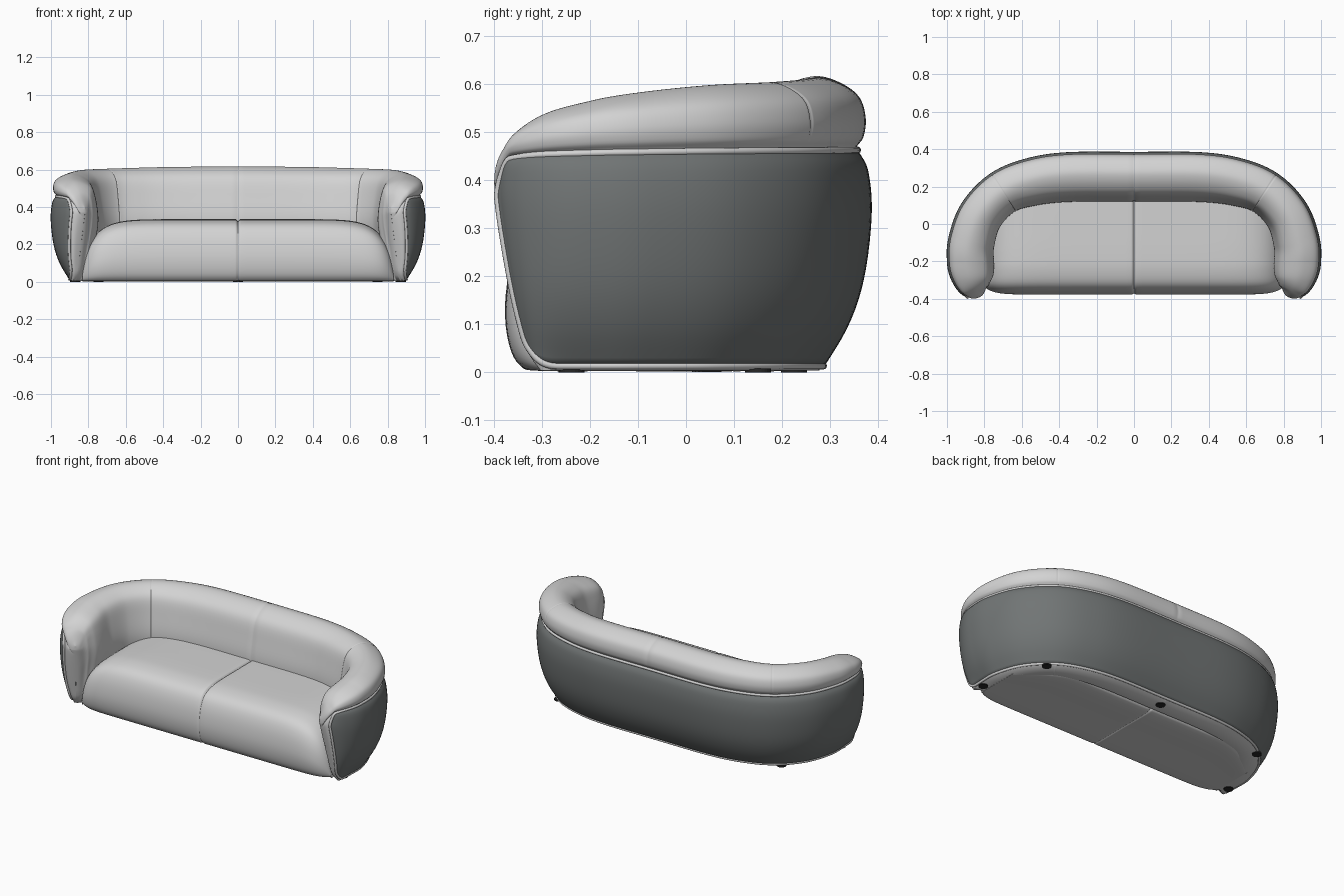
import bpy, bmesh, math
from mathutils import Vector

cube = bpy.data.objects.get("Cube")
if cube:
    bpy.data.objects.remove(cube)


def material(name, r, g, b):
    m = bpy.data.materials.new(name)
    m.use_nodes = True
    m.diffuse_color = (r, g, b, 1)
    m.node_tree.nodes["Principled BSDF"].inputs["Base Color"].default_value = (r, g, b, 1)
    return m


LIGHT = material("light grey leather", 0.65, 0.65, 0.65)
DARK = material("dark grey shell", 0.165, 0.178, 0.178)
BLACK = material("black feet", 0.02, 0.02, 0.02)


def spline(pts, t):
    """Point at t on a smooth curve through pts."""
    i = min(int(t), len(pts) - 2)
    f = t - i
    p1, p2 = pts[i], pts[i + 1]
    p0 = pts[i - 1] if i else 2 * p1 - p2
    p3 = pts[i + 2] if i + 2 < len(pts) else 2 * p2 - p1
    return 0.5 * (2 * p1 + (p2 - p0) * f + (2 * p0 - 5 * p1 + 4 * p2 - p3) * f * f
                  + (3 * p1 - p0 - 3 * p2 + p3) * f ** 3)


def add_mirror(ob):
    mod = ob.modifiers.new("Mirror", "MIRROR")
    mod.merge_threshold = 0.0005
    return ob


def grid_object(name, columns, mat, closed):
    """Skin a list of point columns, then mirror it across x."""
    bm = bmesh.new()
    rows = [[bm.verts.new(p) for p in col] for col in columns]
    n = len(rows[0])
    for a, b in zip(rows, rows[1:]):
        for j in range(n if closed else n - 1):
            k = (j + 1) % n
            bm.faces.new((a[j], a[k], b[k], b[j])).smooth = True
    bmesh.ops.remove_doubles(bm, verts=bm.verts, dist=0.0002)
    bmesh.ops.recalc_face_normals(bm, faces=bm.faces)
    me = bpy.data.meshes.new(name)
    bm.to_mesh(me)
    bm.free()
    me.set_sharp_from_angle(angle=math.radians(70))
    me.materials.append(mat)
    ob = bpy.data.objects.new(name, me)
    bpy.context.collection.objects.link(ob)
    return add_mirror(ob)


# Centre line of the wrap-around back and arm: x, y, top height, inner thickness
PATH = [Vector(p) for p in (
    (0, .255, .617, 1.07), (.35, .253, .614, 1.07), (.55, .222, .609, 1), (.70, .158, .604, .88),
    (.812, .04, .598, .88), (.864, -.1, .583, .94), (.869, -.2, .565, .96), (.856, -.3, .534, 1),
    (.838, -.355, .482, 1), (.818, -.387, .395, 1))]
# Cross-section: outward offset (share of half width) and height
SECTION = [Vector(p) for p in (
    (.17, .004), (.62, .1), (.88, .2), (1, .33), (.94, .42), (.78, .463), (.9, .49), (.94, .53),
    (.83, .575), (.5, .605), (.1, .617), (-.35, .597), (-.7, .55), (-.88, .45), (-1, .33),
    (-.87, .2), (-.7, .004))]
TIP, END, CREASE = 6, len(PATH) - 1, 5
SEAMS = (0, 2.95)


def body_point(t, k, lift=0.0):
    c = spline(PATH, t)
    d = spline(PATH, min(t + .01, END)) - spline(PATH, max(t - .01, 0))
    tangent = Vector((d.x, d.y, 0)).normalized()
    if t == 0:
        tangent = Vector((1, 0, 0))
    out = Vector((-tangent.y, tangent.x, 0))
    u = min(1, max(0, (-.2 - c.y) / .187))
    w = .126 * math.sqrt(1 - u * u)
    o, z = spline(SECTION, k)
    if o < 0:
        o *= c.w
    # Fine stitched seams at the middle and inner corners
    if k > CREASE and t in SEAMS:
        w -= .0025
        z -= .002
    # Lower the roll towards the arm front
    base = min(.44, c.z - .06)
    if z < .44:
        z *= base / .44
    else:
        z = base + (z - .44) * (c.z - base) / .177
    p = Vector((c.x, c.y, z)) + out * (o * w + lift)
    # Lean the arm front back and outwards towards the floor
    lean = u * u * (max(0, 1 - z / .37) + .3 * max(0, 1 - z / .06) ** 2)
    return p + lean * Vector((.045, .07, 0))


steps = [i * TIP / 60 for i in range(60)] + [.02, 2.93, 2.95, 2.97]
steps += [TIP + (END - TIP) * math.sin(i / 32 * math.pi / 2) for i in range(33)]
ring = [i / 5 for i in range(5 * (len(SECTION) - 1) + 1)]
grid_object("back_and_arms", [[body_point(t, k) for k in ring] for t in sorted(steps)], LIGHT, True)

# Dark outer shell with rounded front corners
BEND, STOP = 6.7, 8.2
shell_t = [i * BEND / 60 for i in range(60)]
shell_t += [BEND + (STOP - BEND) * math.sin(i / 20 * math.pi / 2) for i in range(21)]


def shell_range(t):
    q = max(0, (t - BEND) / (STOP - BEND))
    r = 1 - math.sqrt(max(0, 1 - q * q))
    return .1 + .75 * r, CREASE - 1.5 * r


def shell_column(t, lift=0.0, n=24):
    lo, hi = shell_range(t)
    return [body_point(t, lo + (hi - lo) * j / n, lift) for j in range(n + 1)]


shell = grid_object("outer_shell", [shell_column(t) for t in shell_t], DARK, False)
solid = shell.modifiers.new("Solidify", "SOLIDIFY")
solid.thickness = .01
solid.offset = 0

# Piping around the shell edge
columns = [shell_column(t, .003) for t in shell_t]
loop = [c[-1] for c in columns] + columns[-1][-2:0:-1] + [c[0] for c in reversed(columns)]
cu = bpy.data.curves.new("piping", "CURVE")
cu.dimensions = "3D"
cu.bevel_depth = .0075
cu.bevel_resolution = 3
sp = cu.splines.new("POLY")
sp.points.add(len(loop) - 1)
for pt, co in zip(sp.points, loop):
    pt.co = (*co, 1)
cu.materials.append(LIGHT)
piping = bpy.data.objects.new("piping", cu)
bpy.context.collection.objects.link(piping)
add_mirror(piping)

# Seat cushions: side profile (y, z) swept across x
PROFILE = [Vector(p) for p in (
    (.17, .335), (0, .335), (-.15, .334), (-.25, .327), (-.325, .299), (-.362, .235), (-.377, .14),
    (-.369, .06), (-.345, .014), (-.3, .003), (-.1, .003), (.11, .003), (.15, .03), (.17, .1))]
HALF = .833


def seat_column(x):
    height = math.sqrt(1 - (x / HALF) ** 9)
    seam = max(0, 1 - x / .015) ** 2
    back = .17 - .2 * max(0, (x - .5) / .335) ** 2
    col = []
    for i in range(4 * (len(PROFILE) - 1) + 1):
        y, z = spline(PROFILE, i / 4)
        if y > -.25:
            y = -.25 + (y + .25) * (back + .25) / .42
        else:
            y += (-.25 - y) * .6 * (x / HALF) ** 16
        z = .003 + (z - .003) * height
        y += (-.1 - y) * .02 * seam
        z += (.1 - z) * .05 * seam
        col.append((x, y, z))
    return col


seat_x = [.003 * i for i in range(6)]
seat_x += [.018 + (HALF - .018) * math.sin(i / 48 * math.pi / 2) for i in range(1, 49)]
grid_object("seat_cushions", [seat_column(x) for x in seat_x], LIGHT, True)

# Low round feet
for name, x, y in (("front_foot", .87, -.238), ("corner_foot", .745, .15), ("centre_foot", 0, .225)):
    for side in ((-1, 1) if x else (1,)):
        bpy.ops.mesh.primitive_cylinder_add(vertices=24, radius=.027, depth=.008,
                                            location=(side * x, y, .004))
        foot = bpy.context.object
        foot.name = name + ("" if not x else "_left" if side > 0 else "_right")
        foot.data.materials.append(BLACK)
